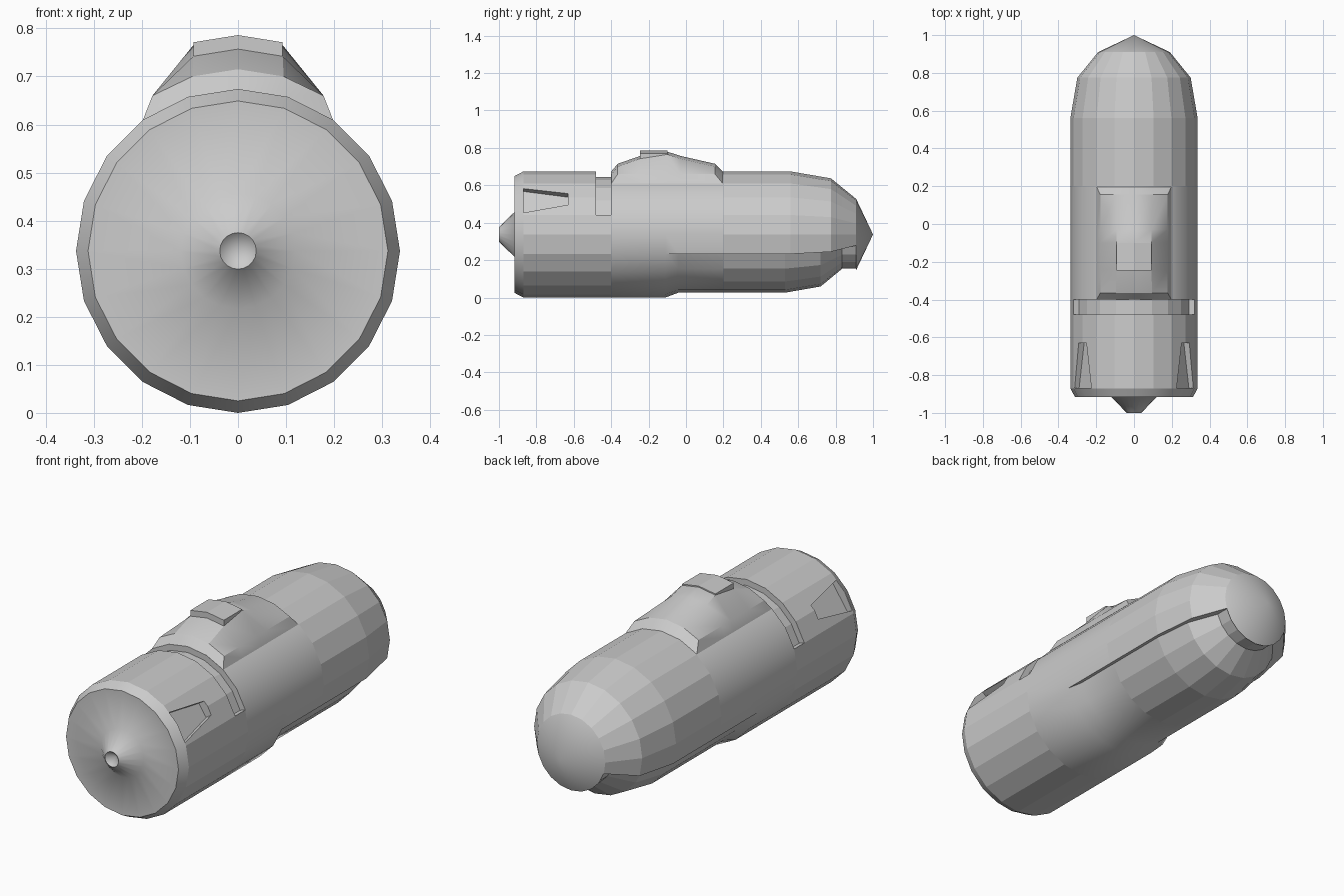
import bpy, bmesh, math
from mathutils import Vector

if "Cube" in bpy.data.objects:
    bpy.data.objects.remove(bpy.data.objects["Cube"])

R, CZ, N = 0.337, 0.337, 20


def ring_point(r, y, k):
    a = 2 * math.pi * k / N
    return (r * math.sin(a), y, CZ + r * math.cos(a))


def finish(bm, name):
    bmesh.ops.remove_doubles(bm, verts=bm.verts, dist=0.0005)
    bmesh.ops.recalc_face_normals(bm, faces=bm.faces)
    me = bpy.data.meshes.new(name)
    bm.to_mesh(me)
    bm.free()
    ob = bpy.data.objects.new(name, me)
    bpy.context.collection.objects.link(ob)
    return ob


def quad(bm, *pts):
    bm.faces.new([bm.verts.new(p) for p in pts])


def smooth(ob, angle):
    bpy.ops.object.select_all(action='DESELECT')
    ob.select_set(True)
    bpy.context.view_layer.objects.active = ob
    bpy.ops.object.shade_smooth_by_angle(angle=math.radians(angle))


def loft(name, sections):
    bm = bmesh.new()
    for a, b in zip(sections, sections[1:]):
        for i in range(len(a) - 1):
            quad(bm, a[i], a[i + 1], b[i + 1], b[i])
    for s in (sections[0], sections[-1]):
        bm.faces.new([bm.verts.new(p) for p in s])
    return finish(bm, name)


# Hull profiles (radius, y): grooved top, plain flank, recessed belly
def profile(groove, tail):
    return [(0, -.965), (.038, -1), (.12, -.917), (.312, -.917), (R, -.87),
            (R, -.48), (groove, -.48), (groove, -.40), (R, -.40), (R, -.11)] + tail + [(.19, .91), (0, 1)]


plain = [(R, -.04), (R, .2), (R, .56), (.30, .775), (.251, .835), (.19, .91)]
recess = [(.311, -.04), (.311, .2), (.311, .53), (.278, .72), (.183, .835), (.183, .91)]
top, flank, belly = profile(.307, plain), profile(R, plain), profile(R, recess)

bm = bmesh.new()
groups = [(-4, 4, top), (4, 6, flank), (6, 14, belly), (14, 16, flank)]
for gi, (k0, k1, prof) in enumerate(groups):
    for k in range(k0, k1):
        for p, q in zip(prof, prof[1:]):
            quad(bm, ring_point(*p, k), ring_point(*q, k), ring_point(*q, k + 1), ring_point(*p, k + 1))
    # radial step walls between neighbouring sectors
    nxt = groups[(gi + 1) % 4][2]
    for i in range(len(prof) - 1):
        quad(bm, *[ring_point(*p, k1) for p in (prof[i], prof[i + 1], nxt[i + 1], nxt[i])])
hull = finish(bm, "hull")

# Tapered side slots cut into the hull
ang = math.radians(56)
for s in (-1, 1):
    out = Vector((s * math.sin(ang), 0, math.cos(ang)))
    tan = Vector((s * math.cos(ang), 0, -math.sin(ang)))
    c = Vector((0, 0, CZ))

    def corner(y, t, r):
        return c + out * r + tan * t + Vector((0, y, 0))
    outline = [(-.868, -.077), (-.868, .079), (-.63, .032), (-.63, -.04)]
    low, high = [[corner(y, t, r) for y, t in outline] for r in (.297, .42)]
    cutter = loft("slot_cutter", [low + low[:1], high + high[:1]])
    cutter.hide_render = True
    mod = hull.modifiers.new("slot", 'BOOLEAN')
    mod.operation, mod.solver, mod.object = 'DIFFERENCE', 'EXACT', cutter
    bpy.context.view_layer.objects.active = hull
    bpy.ops.object.modifier_apply(modifier="slot")
    bpy.data.objects.remove(cutter)

# Smooth nozzle, waist and nose cap; faceted elsewhere
smooth(hull, 50)
for p in hull.data.polygons:
    y = p.center.y
    p.use_smooth = y < -.88 or -.40 < y < .2 or y > .92


# Raised saddle on top
def mirrored(y, half):
    pts = [(x, y, z) for x, z in half]
    return [(-x, yy, z) for x, yy, z in pts[:-1]] + pts[::-1]


B, E = (.198, .609), (.178, .66)
skin = [B, B, (.104, .657), (0, .674)]
low = [B, E, (.095, .70), (0, .715)]
mid = [B, E, (.093, .742), (0, .757)]
peak = [B, E, (.093, .765), (0, .78)]
saddle = loft("saddle", [mirrored(y, h) for y, h in (
    (-.40, skin), (-.365, low), (-.245, mid), (-.10, peak),
    (-.03, mid), (.155, low), (.197, skin))])
smooth(saddle, 28)

# Small block on the saddle
block = [(.093, .73), (.093, .771), (0, .786)]
loft("saddle_block", [mirrored(y, block) for y in (-.245, -.10)])
